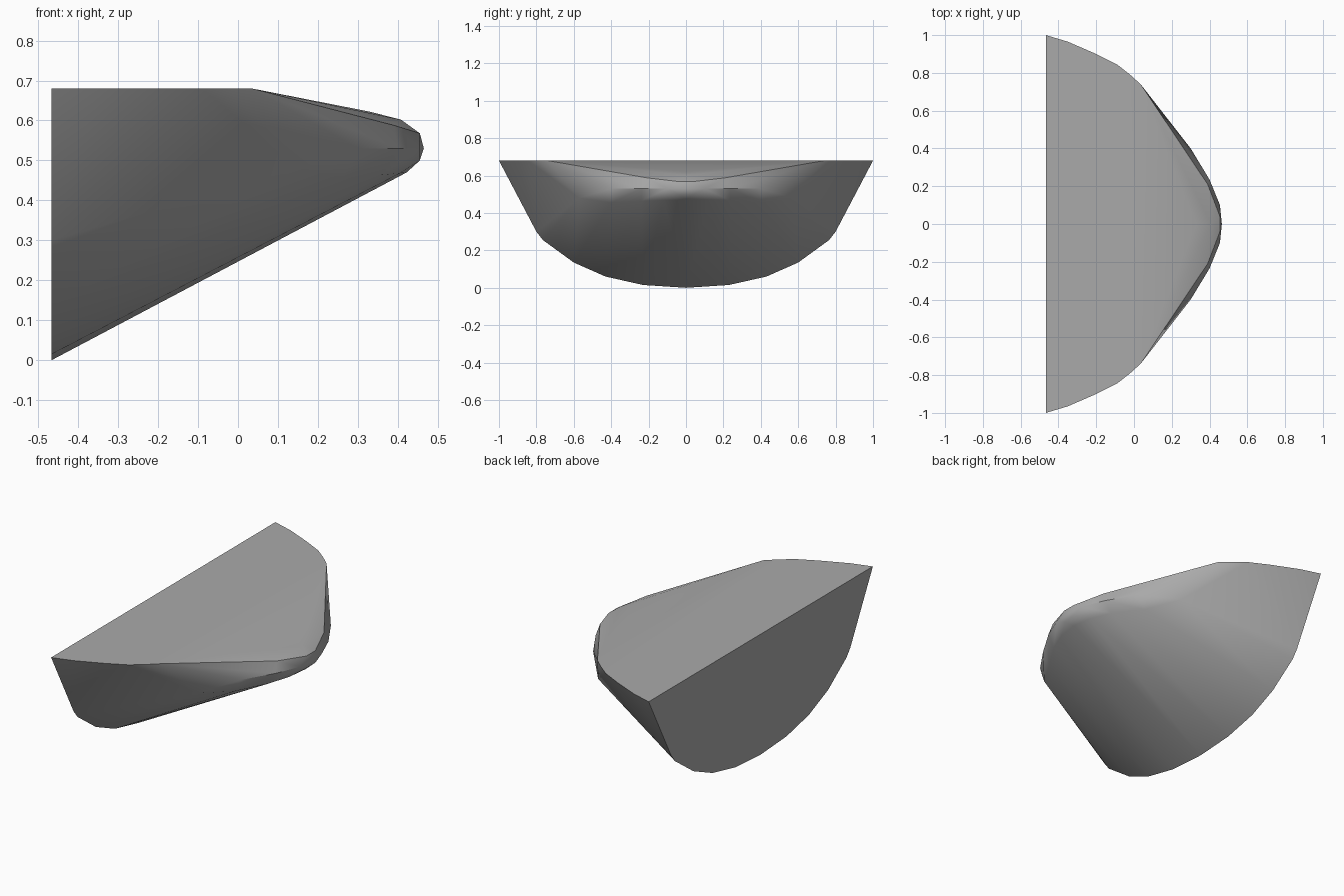
import bpy, bmesh, math

cube = bpy.data.objects.get("Cube")
if cube:
    bpy.data.objects.remove(cube, do_unlink=True)

grey = bpy.data.materials.new("plain grey")
grey.use_nodes = True
colour = (0.4, 0.4, 0.4, 1)
grey.diffuse_color = colour
grey.node_tree.nodes["Principled BSDF"].inputs["Base Color"].default_value = colour

BACK, TOP, RIM = -0.467, 0.68, 0.53

# Flat back: rounded lower arc (y, z)
back = [(BACK, y, z) for y, z in
        [(1, TOP), (0.8, 0.3), (0.765, 0.255), (0.6, 0.135), (0.43, 0.06), (0.23, 0.015), (0, 0)]]
# Flat top: curved shoulder (x, y)
top = [(x, y, TOP) for x, y in
       [(-0.35, 0.965), (-0.2, 0.9), (-0.09, 0.845), (-0.02, 0.79), (0.035, 0.74)]]
# Nose: widest rim, upper bevel and lower bevel
rim = [(x, y, RIM) for x, y in [(0.465, 0), (0.455, 0.1), (0.4, 0.235), (0.3, 0.4)]]
upper = [(0.33, 0, 0.622), (0.408, 0, 0.602), (0.39, 0.21, 0.588), (0.455, 0.04, 0.568)]
lower = [(0.455, 0.04, 0.5), (0.422, 0, 0.47), (0.405, 0.12, 0.468),
         (0.36, 0.24, 0.464), (0.26, 0.4, 0.455), (0.15, 0.57, 0.48)]

# Solid wedge body: the hull of both mirrored halves
bm = bmesh.new()
for x, y, z in back + top + rim + upper + lower:
    for side in ((1, -1) if y else (1,)):
        bm.verts.new((x, y * side, z))
hull = bmesh.ops.convex_hull(bm, input=bm.verts)
loose = {g for g in hull["geom_interior"] + hull["geom_unused"] if isinstance(g, bmesh.types.BMVert)}
bmesh.ops.delete(bm, geom=list(loose), context="VERTS")
bmesh.ops.dissolve_limit(bm, angle_limit=math.radians(0.5), verts=bm.verts, edges=bm.edges)
bmesh.ops.recalc_face_normals(bm, faces=bm.faces)

mesh = bpy.data.meshes.new("wedge_body")
bm.to_mesh(mesh)
bm.free()
mesh.materials.append(grey)
body = bpy.data.objects.new("wedge_body", mesh)
bpy.context.collection.objects.link(body)
bpy.context.view_layer.objects.active = body
body.select_set(True)
bpy.ops.object.shade_smooth_by_angle(angle=math.radians(30))
